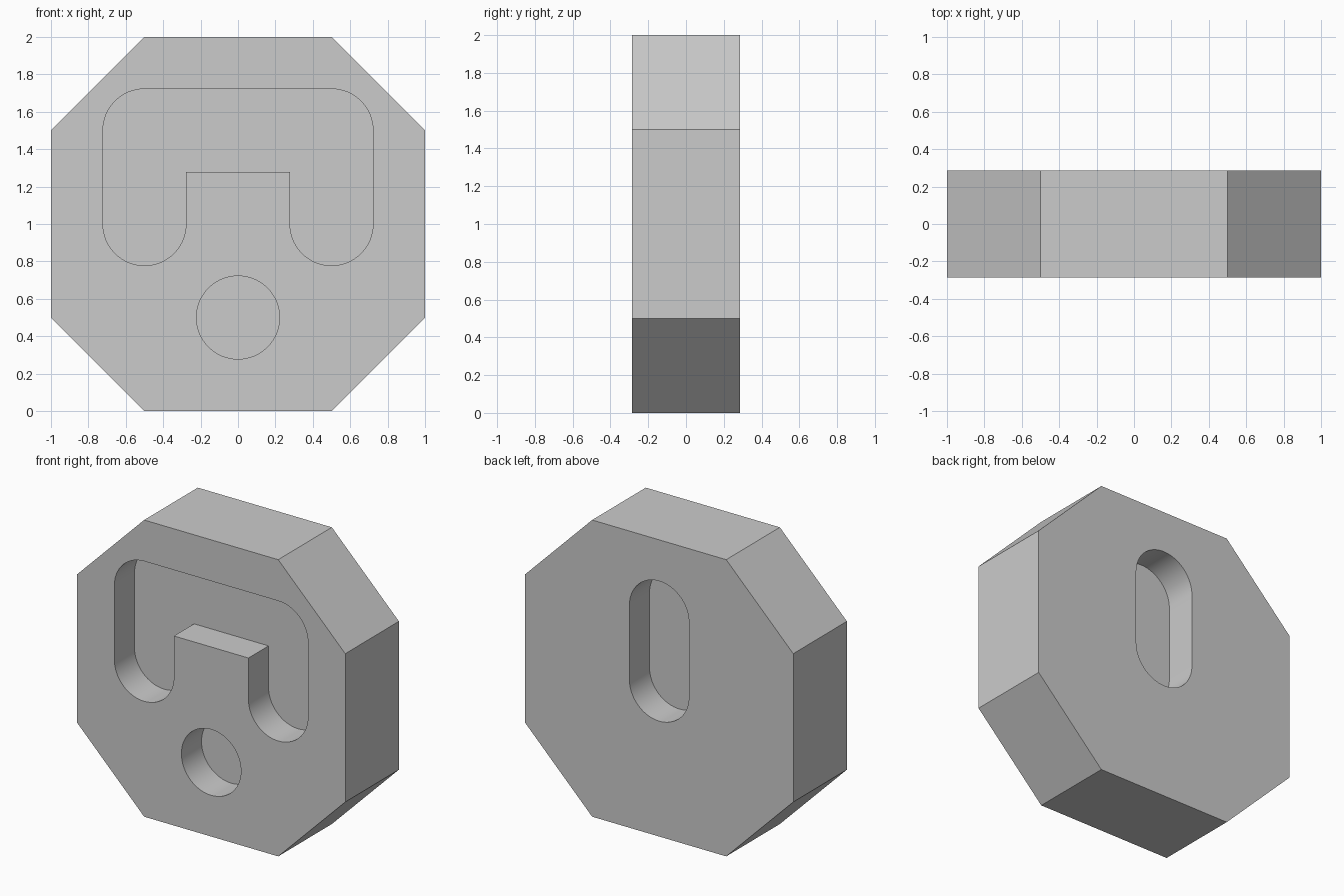
import bpy, math

if "Cube" in bpy.data.objects:
    bpy.data.objects.remove(bpy.data.objects["Cube"], do_unlink=True)

HALF = 0.2857     # half thickness of the body
DEPTH = 0.2143    # depth of every recess
R = 0.2222        # groove radius
OVER = 0.1        # how far cutters stick out of the body

grey = bpy.data.materials.new("plain_grey")
grey.use_nodes = True
colour = (0.6, 0.6, 0.6, 1)
grey.diffuse_color = colour
grey.node_tree.nodes["Principled BSDF"].inputs["Base Color"].default_value = colour


def arc(cx, cz, start, end, steps):
    """Points on an arc of the groove radius, angles in degrees."""
    angles = [math.radians(start + (end - start) * i / steps) for i in range(steps + 1)]
    return [(cx + R * math.cos(a), cz + R * math.sin(a)) for a in angles]


def prism(name, outline, y0, y1):
    """Extrude a counter-clockwise x-z outline from y0 (front) to y1 (back)."""
    n = len(outline)
    verts = [(x, y, z) for y in (y0, y1) for x, z in outline]
    faces = [list(range(n)), list(range(2 * n - 1, n - 1, -1))]
    faces += [[(i + 1) % n, i, n + i, n + (i + 1) % n] for i in range(n)]
    mesh = bpy.data.meshes.new(name)
    mesh.from_pydata(verts, [], faces)
    mesh.materials.append(grey)
    obj = bpy.data.objects.new(name, mesh)
    bpy.context.collection.objects.link(obj)
    return obj


# Eight-sided block
corners = [(0.5, 0), (1, 0.5), (1, 1.5), (0.5, 2)]
body = prism("octagonal_block", corners + [(-x, z) for x, z in reversed(corners)], -HALF, HALF)

# Front arch groove: right half, then mirrored
half_arch = [(0.5 - R, 1.5 - R)] + arc(0.5, 1, 180, 360, 32) + arc(0.5, 1.5, 0, 90, 16)
arch = half_arch + [(-x, z) for x, z in reversed(half_arch)]

# Front round hole and back upright slot
hole = arc(0, 0.5, 0, 360, 64)[:-1]
slot = arc(0, 1, 180, 360, 32) + arc(0, 1.5, 0, 180, 32)

front = (-HALF - OVER, -HALF + DEPTH)
back = (HALF - DEPTH, HALF + OVER)
cutters = [prism("arch_cutter", arch, *front),
           prism("hole_cutter", hole, *front),
           prism("slot_cutter", slot, *back)]

# Cut the recesses
for cutter in cutters:
    mod = body.modifiers.new(cutter.name, "BOOLEAN")
    mod.operation = "DIFFERENCE"
    mod.solver = "EXACT"
    mod.object = cutter
bpy.context.view_layer.objects.active = body
body.select_set(True)
for mod in list(body.modifiers):
    bpy.ops.object.modifier_apply(modifier=mod.name)
for cutter in cutters:
    bpy.data.objects.remove(cutter, do_unlink=True)

bpy.ops.object.shade_smooth_by_angle(angle=math.radians(30))
